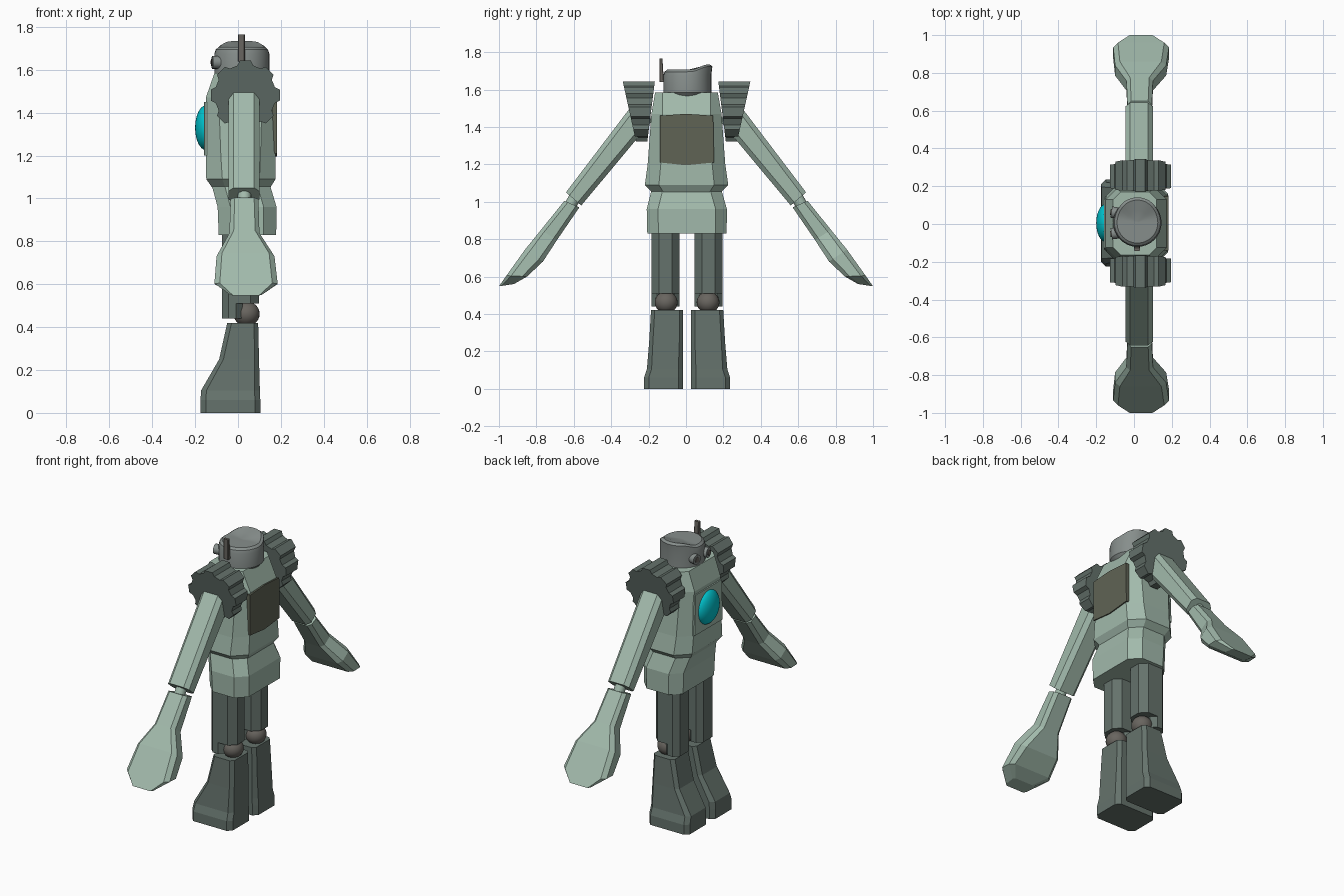
import bpy, bmesh, math
from mathutils import Vector as V

if "Cube" in bpy.data.objects:
    bpy.data.objects.remove(bpy.data.objects["Cube"])


def mat(name, r, g, b):
    m = bpy.data.materials.new(name)
    m.diffuse_color = (r, g, b, 1)
    m.use_nodes = True
    m.node_tree.nodes["Principled BSDF"].inputs["Base Color"].default_value = m.diffuse_color
    return m


LIGHT = mat("light_green", .36, .49, .41)
DARK = mat("dark_green", .13, .17, .15)
GREY = mat("head_grey", .24, .27, .26)
JOINT = mat("joint_grey", .14, .13, .115)
PANEL = mat("panel_olive", .115, .125, .09)
CYAN = mat("cyan_lens", .0, .55, .62)


def finish(bm, name, m, smooth=False):
    bmesh.ops.recalc_face_normals(bm, faces=bm.faces)
    me = bpy.data.meshes.new(name)
    bm.to_mesh(me)
    bm.free()
    ob = bpy.data.objects.new(name, me)
    bpy.context.collection.objects.link(ob)
    me.materials.append(m)
    if smooth:
        bpy.ops.object.select_all(action='DESELECT')
        ob.select_set(True)
        bpy.context.view_layer.objects.active = ob
        bpy.ops.object.shade_smooth_by_angle(angle=math.radians(35))
    return ob


def loft(name, rings, m, smooth=False):
    bm = bmesh.new()
    vs = [[bm.verts.new(p) for p in r] for r in rings]
    n = len(vs[0])
    for a, b in zip(vs, vs[1:]):
        for i in range(n):
            j = (i + 1) % n
            bm.faces.new((a[i], a[j], b[j], b[i]))
    bm.faces.new(vs[0])
    bm.faces.new(vs[-1])
    return finish(bm, name, m, smooth)


def ring(center, u, v, c):
    """Rectangle with half-axes u, v and corners cut by c."""
    center, u, v = V(center), V(u), V(v)
    cu, cv = 1 - c / u.length, 1 - c / v.length
    pts = [(1, -cv), (1, cv), (cu, 1), (-cu, 1), (-1, cv), (-1, -cv), (-cu, -1), (cu, -1)]
    return [center + u * a + v * b for a, b in pts]


def level(z, x0, x1, y0, y1, c):
    return ring(((x0 + x1) / 2, (y0 + y1) / 2, z), ((x1 - x0) / 2, 0, 0), (0, (y1 - y0) / 2, 0), c)


def slanted(s, a, b, x0, x1, c):
    """Arm section from outer point a to inner point b, given as (distance out, z)."""
    a, b = V((0, s * a[0], a[1])), V((0, s * b[0], b[1]))
    mid = (a + b) / 2
    mid.x = (x0 + x1) / 2
    return ring(mid, ((x1 - x0) / 2, 0, 0), (a - b) / 2, c)


def ball(name, loc, scale, m, seg=24):
    bm = bmesh.new()
    bmesh.ops.create_uvsphere(bm, u_segments=seg, v_segments=seg // 2, radius=1)
    bmesh.ops.scale(bm, vec=scale, verts=bm.verts)
    bmesh.ops.translate(bm, vec=loc, verts=bm.verts)
    return finish(bm, name, m, True)


def rod(name, p, q, r, m, seg=16):
    p, q = V(p), V(q)
    d = (q - p).normalized()
    u = d.orthogonal().normalized()
    w = d.cross(u)
    circ = [u * r * math.cos(t) + w * r * math.sin(t)
            for t in (math.tau * i / seg for i in range(seg))]
    return loft(name, [[e + k for k in circ] for e in (p, q)], m, True)


# Torso and pelvis
loft("torso", [level(1.05, -.12, .15, -.18, .185, .06),
               level(1.09, -.148, .175, -.22, .226, .075),
               level(1.20, -.15, .175, -.205, .21, .07),
               level(1.47, -.15, .172, -.185, .19, .06),
               level(1.585, -.11, .12, -.165, .17, .04)], LIGHT)
loft("pelvis", [level(.83, -.09, .178, -.207, .217, .06),
                level(.96, -.095, .18, -.21, .219, .06),
                level(1.06, -.122, .15, -.185, .19, .06)], LIGHT)

# Chest plate with round lens
loft("chest_plate", [level(1.20, -.158, -.12, -.14, .145, .005),
                     level(1.45, -.158, -.12, -.13, .135, .005)], LIGHT)
ball("chest_lens", (-.15, .005, 1.33), (.05, .1, .104), CYAN, 32)

# Back panel with bowed top and bottom edges
outline = [(-.14, 1.21), (0, 1.195), (.15, 1.21), (.145, 1.46), (0, 1.47), (-.14, 1.46)]
loft("back_panel", [[(x, y, z) for y, z in outline] for x in (.15, .182)], PANEL)

# Head: lathed cap, its rim lifted to a crest on one side
prof = [(.11, 1.565), (.128, 1.585), (.128, 1.675), (.122, 1.695), (.108, 1.706), (.06, 1.707), (.01, 1.707)]
rings = []
for r, z in prof:
    loop = []
    for i in range(32):
        t = math.tau * i / 32
        x, y = r * math.cos(t), r * math.sin(t)
        k = min(1, max(0, (y - .02) / .08)) if z > 1.68 else 0
        loop.append((.018 + x, .007 + y + .012 * k, z + .028 * k * k * (3 - 2 * k)))
    rings.append(loop)
loft("head", rings, GREY, True)
for n, y in (("left", .055), ("right", -.045)):
    rod("eye_ring_" + n, (-.07, y, 1.635), (-.12, y * 1.15, 1.635), .03, GREY)
    rod("eye_pupil_" + n, (-.1, y * 1.1, 1.635), (-.125, y * 1.17, 1.635), .016, JOINT)
loft("antenna", [level(1.64, 0, .032, -.143, -.118, .003),
                 level(1.765, 0, .032, -.143, -.126, .003)], JOINT)

for side, s in (("left", 1), ("right", -1)):
    o = .006  # slight offset of the leg pair

    def leg(z, x0, x1, inner, outer, c):
        a, b = sorted((o + s * inner, o + s * outer))
        return level(z, x0, x1, a, b, c)

    # Shoulder gear with eight lobes and a slanted outer face
    prof = []
    for i in range(8):
        for da, r in ((-15, .143), (-9, .163), (9, .163), (15, .143)):
            t = math.radians(90 + i * 45 + da)
            prof.append((.034 + r * math.cos(t), 1.482 + r * math.sin(t)))
    outer = [(x, s * (.27 + .22 * (z - 1.32)) + .003, z) for x, z in prof]
    inner = [(x, s * (.21 - .125 * (z - 1.32)) + .003, z) for x, z in prof]
    loft("shoulder_gear_" + side, [inner, outer], DARK)

    # Upper arm, elbow and broad forearm
    loft("upper_arm_" + side, [slanted(s, (.27, 1.54), (.18, 1.435), -.045, .1, .025),
                               slanted(s, (.642, 1.05), (.56, .98), -.045, .1, .025)], LIGHT)
    rod("elbow_" + side, (.03, s * .585, 1.04), (.03, s * .63, .96), .032, LIGHT)
    loft("forearm_" + side, [slanted(s, (.65, 1.005), (.57, .97), -.035, .095, .02),
                             slanted(s, (.775, .85), (.69, .795), -.04, .1, .02),
                             slanted(s, (.86, .745), (.765, .68), -.1, .17, .025),
                             slanted(s, (.96, .605), (.85, .60), -.11, .185, .025),
                             slanted(s, (1.0, .548), (.92, .56), -.035, .11, .012)], LIGHT)

    # Thigh with a longer front guard, knee ball, flared shin and foot
    loft("thigh_" + side, [leg(.51, -.06, .098, .04, .19, .04),
                           leg(.88, -.06, .098, .04, .19, .04)], DARK)
    loft("thigh_guard_" + side, [leg(.44, -.075, .02, .04, .19, .03),
                                 leg(.88, -.075, .02, .04, .19, .03)], DARK)
    ball("knee_" + side, (.04, o + s * .112, .462), (.061, .061, .058), JOINT)
    loft("shin_" + side, [leg(0, -.175, .104, .022, .23, .025),
                          leg(.06, -.175, .104, .022, .23, .025),
                          leg(.105, -.172, .102, .022, .215, .025),
                          leg(.25, -.088, .098, .022, .203, .02),
                          leg(.42, -.05, .094, .022, .193, .02)], DARK)
